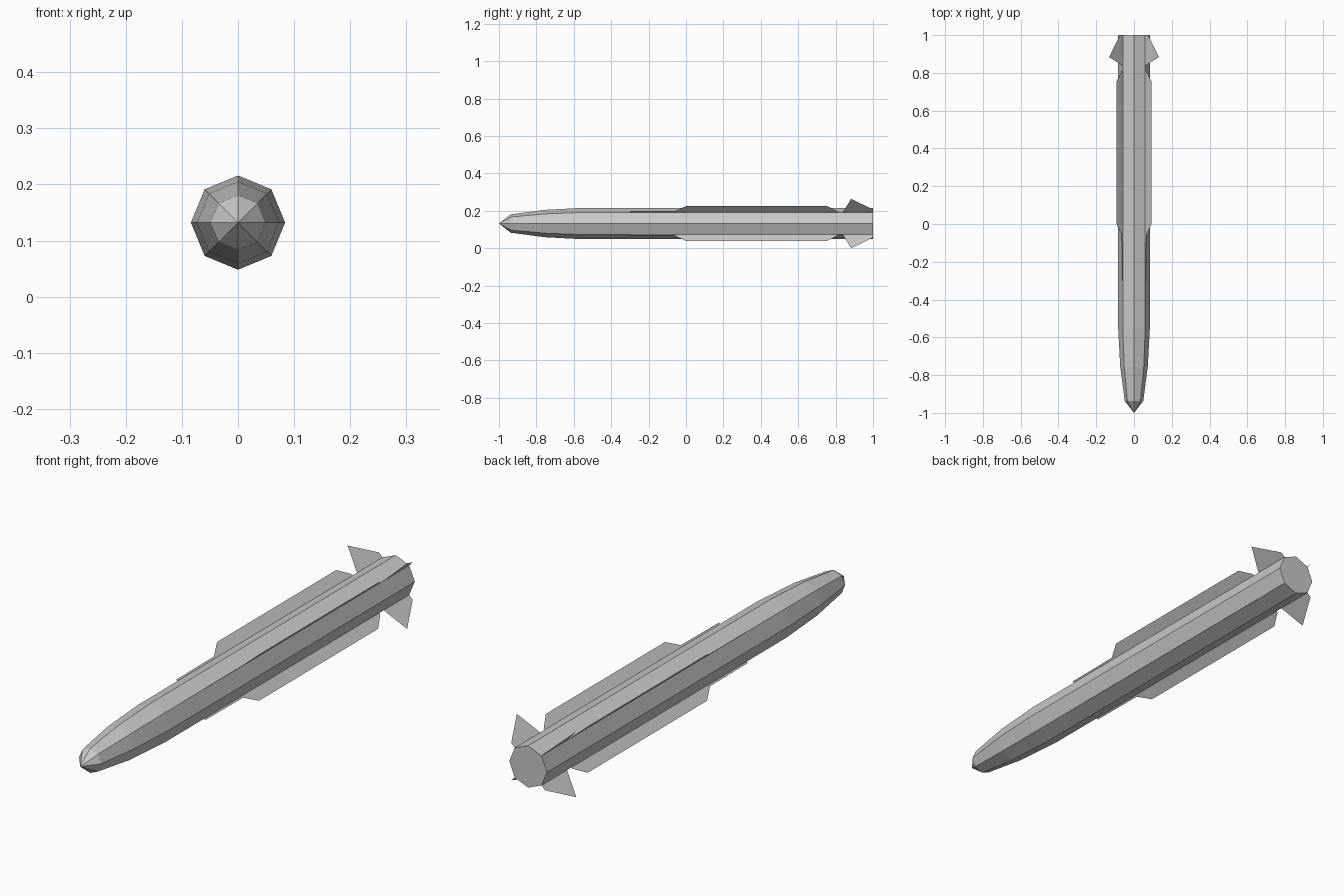
import bpy, bmesh, math

cube = bpy.data.objects.get("Cube")
if cube:
    bpy.data.objects.remove(cube, do_unlink=True)

AXIS_Z = 0.132          # height of the body axis
SIDES = 8

grey = bpy.data.materials.new("light_grey")
grey.use_nodes = True
GREY = (0.58, 0.58, 0.58, 1)
grey.diffuse_color = GREY
grey.node_tree.nodes["Principled BSDF"].inputs["Base Color"].default_value = GREY


def finish(name, bm):
    mesh = bpy.data.meshes.new(name)
    bm.to_mesh(mesh)
    bm.free()
    mesh.materials.append(grey)
    obj = bpy.data.objects.new(name, mesh)
    bpy.context.collection.objects.link(obj)
    return obj


# Body: eight-sided rings (y, radius) closed by a pointed nose and a flat tail
PROFILE = [(-0.937, 0.049), (-0.755, 0.073), (-0.55, 0.084), (1.0, 0.084)]
bm = bmesh.new()
tip = bm.verts.new((0, -1, AXIS_Z))
rings = []
for y, r in PROFILE:
    angles = [2 * math.pi * i / SIDES for i in range(SIDES)]
    rings.append([bm.verts.new((r * math.cos(a), y, AXIS_Z + r * math.sin(a)))
                  for a in angles])
for i in range(SIDES):
    j = (i + 1) % SIDES
    bm.faces.new((tip, rings[0][i], rings[0][j]))
    for a, b in zip(rings, rings[1:]):
        bm.faces.new((a[i], b[i], b[j], a[j]))
bm.faces.new(rings[-1])
bmesh.ops.recalc_face_normals(bm, faces=bm.faces)
finish("body", bm)

# Thin sheet fins: outlines as (y, sideways offset), set on the four diagonals
ROOT = 0.055
WING = [(-0.30, ROOT), (-0.30, 0.064), (-0.06, 0.065), (0.0, 0.093),
        (0.755, 0.093), (0.81, 0.064), (0.81, ROOT)]
TAIL_FIN = [(0.838, ROOT), (0.84, 0.062), (0.883, 0.132), (1.0, 0.075), (1.0, ROOT)]

CORNERS = {"upper_left": (1, 1), "upper_right": (-1, 1),
           "lower_left": (1, -1), "lower_right": (-1, -1)}
for corner, (sx, sz) in CORNERS.items():
    for part, outline in (("wing", WING), ("tail_fin", TAIL_FIN)):
        bm = bmesh.new()
        bm.faces.new([bm.verts.new((sx * d, y, AXIS_Z + sz * d)) for y, d in outline])
        finish(f"{corner}_{part}", bm)
